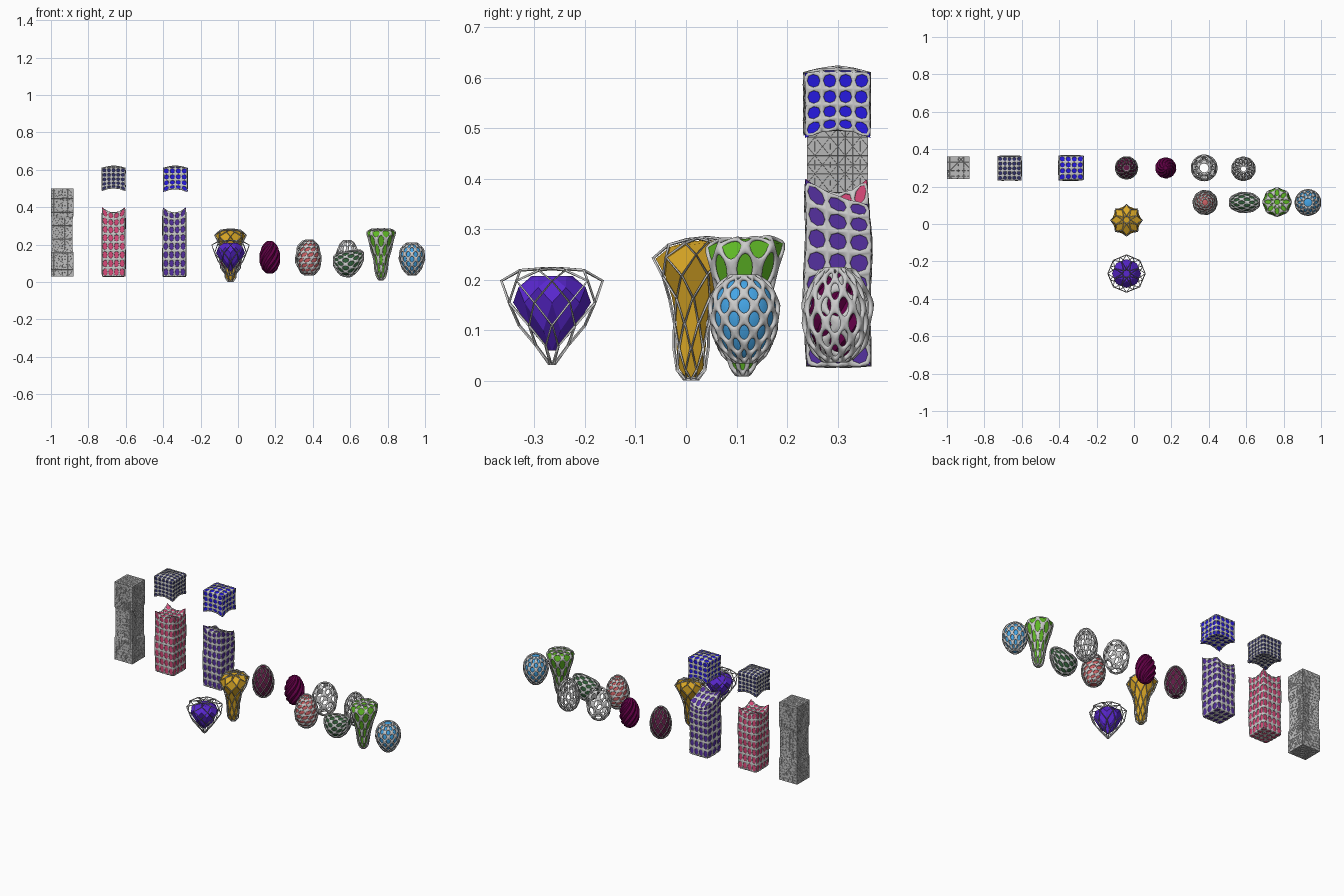
import bpy, bmesh, math
from mathutils import Vector

if "Cube" in bpy.data.objects:
    bpy.data.objects.remove(bpy.data.objects["Cube"])

mats = {}


def material(rgb):
    if rgb not in mats:
        m = bpy.data.materials.new("paint")
        m.diffuse_color = (*rgb, 1)
        m.use_nodes = True
        m.node_tree.nodes["Principled BSDF"].inputs["Base Color"].default_value = m.diffuse_color
        mats[rgb] = m
    return mats[rgb]


def make(name, verts, faces, loc, color=None, inset=0, wire=0, sub=0):
    """Mesh object; wire > 0 turns its edges into struts."""
    bm = bmesh.new()
    vs = [bm.verts.new(v) for v in verts]
    for f in faces:
        bm.faces.new([vs[i] for i in f])
    bmesh.ops.recalc_face_normals(bm, faces=bm.faces)
    bm.normal_update()
    if inset:
        moves = [(v, v.co - v.normal * inset) for v in bm.verts]
        for v, co in moves:
            v.co = co
    for f in bm.faces:
        f.smooth = sub > 0
    me = bpy.data.meshes.new(name)
    bm.to_mesh(me)
    bm.free()
    ob = bpy.data.objects.new(name, me)
    ob.location = loc
    bpy.context.collection.objects.link(ob)
    if color:
        me.materials.append(material(color))
    if wire:
        w = ob.modifiers.new("struts", 'WIREFRAME')
        w.thickness = wire
        w.offset = 0
        w.use_even_offset = False
    if sub:
        s = ob.modifiers.new("smooth", 'SUBSURF')
        s.levels = s.render_levels = sub
    return ob


def caged(name, shape, loc, color, wire, inset=0.004, sub=0, core_sub=0):
    """Coloured core inside a grey lattice of the same shape."""
    if color:
        make(name + "_core", *shape, loc, color, inset, 0, core_sub)
    make(name + "_lattice", *shape, loc, None, 0, wire, sub)


def revolve(rows, n, diamond=True, twist=0, flute=0, warp=None):
    """Ring stack, either with staggered diamond cells or twisted quads."""
    m, verts, faces = len(rows), [], []
    for i, (z, r) in enumerate(rows):
        for j in range(n):
            a = 2 * math.pi * (j + (0.5 * (i % 2) if diamond else twist * i)) / n
            k = r * (1 - flute * (j % 2))
            p = Vector((k * math.cos(a), k * math.sin(a), z))
            verts.append(warp(p) if warp else p)

    def at(i, j):
        return i * n + j % n
    for j in range(n):
        if diamond:
            for i in range(m):
                k = j + i % 2
                f = [at(i, j)]
                if i > 0:
                    f.append(at(i - 1, k))
                f.append(at(i, j + 1))
                if i < m - 1:
                    f.append(at(i + 1, k))
                faces.append(f)
        else:
            for i in range(m - 1):
                faces.append([at(i, j), at(i, j + 1), at(i + 1, j + 1), at(i + 1, j)])
    faces.append(list(range(n))[::-1])
    faces.append([at(m - 1, j) for j in range(n)])
    return verts, faces


def egg(z0, z1, r, rows, taper=0.1, end=20):
    """Egg profile, narrower at the top for positive taper."""
    out = []
    for i in range(rows):
        a = math.radians(end + (180 - 2 * end) * i / (rows - 1))
        c = math.cos(a) / math.cos(math.radians(end))
        out.append(((z0 + z1) / 2 - (z1 - z0) / 2 * c,
                    r * math.sin(a) * (1 + taper * c)))
    return out


def block(w, d, z0, z1, nx, ny, nz, warp, diagonal=False):
    """Gridded box surface; warp gets normalised (u, v, t) and the point."""
    index, verts, faces = {}, [], []
    n = (nx, ny, nz)

    def vert(key):
        if key not in index:
            index[key] = len(verts)
            u, v, t = (2 * key[0] / nx - 1, 2 * key[1] / ny - 1, key[2] / nz)
            p = Vector((u * w / 2, v * d / 2, z0 + (z1 - z0) * t))
            verts.append(warp(u, v, t, p))
        return index[key]
    for ax in range(3):
        b, c = (ax + 1) % 3, (ax + 2) % 3
        for side in (0, n[ax]):
            for i in range(n[b]):
                for j in range(n[c]):
                    f = []
                    for di, dj in ((0, 0), (1, 0), (1, 1), (0, 1)):
                        k = [0, 0, 0]
                        k[ax], k[b], k[c] = side, i + di, j + dj
                        f.append(vert(tuple(k)))
                    if diagonal:
                        s = (i + j) % 2
                        faces.append([f[s], f[s + 1], f[s + 2]])
                        faces.append([f[s], f[s + 2], f[(s + 3) % 4]])
                    else:
                        faces.append(f)
    return verts, faces


# Grey folded column: creased sides and a narrower middle section
def fold(u, v, t, p):
    pinch = 0.93 if 0.3 < t < 0.68 else 1.0
    dent = 0.2 * math.sin(math.pi * t)
    p.x *= pinch * (1 - dent * (1 - abs(v)) * (abs(u) > 0.99))
    p.y *= pinch * (1 - dent * (1 - abs(u)) * (abs(v) > 0.99))
    return p


caged("folded_column", block(.12, .12, .03, .5, 8, 8, 26, fold, True),
      (-.94, .3, 0), (.5, .5, .5), .0012, 0.0002)


# Cell towers with raised crown corners
def crown(slope):
    def warp(u, v, t, p):
        p.z -= t ** 4 * (.03 * (1 - abs(u) ** 2 * abs(v) ** 2) + slope * max(0, v))
        s = 1 + .04 * math.sin(9 * t + 2 * v)
        p.x *= 1 + (s - 1) * .4
        p.y *= s
        return p
    return warp


caged("red_tower", block(.122, .122, .03, .4, 4, 4, 8, crown(0)),
      (-.665, .3, 0), (.72, .07, .2), .009, .001, 1)
caged("purple_tower", block(.122, .126, .03, .4, 4, 3, 8, crown(.05)),
      (-.34, .3, 0), (.09, .03, .35), .011, .001, 1)


# Floating lids with arched undersides and a peaked top
def lid(u, v, t, p):
    p.z += (1 - t) ** 3 * .018 * (1 - u * u * v * v)
    p.z += t ** 3 * .012 * (1 - max(abs(u), abs(v)))
    k = 1 + .05 * (2 * t - 1) ** 2 * abs(u * v)
    p.x *= k
    p.y *= k
    return p


caged("navy_lid", block(.122, .124, .485, .61, 5, 5, 5, lid),
      (-.665, .297, 0), (.03, .03, .14), .009, .001, 1)
caged("blue_lid", block(.126, .124, .48, .61, 4, 4, 4, lid),
      (-.335, .3, 0), (.02, .01, .75), .010, .001, 1)


# Trumpet forms leaning at the rim
def lean(shift, tilt):
    def warp(p):
        k = max(0, (p.z - .1) / .18)
        p.z += tilt * p.y * k
        p.y += shift * k
        return p
    return warp


horn = [(.003, .014), (.022, .03), (.065, .034), (.115, .037), (.165, .047),
        (.21, .068), (.25, .085), (.275, .06), (.282, .02)]
caged("gold_trumpet", revolve(horn, 8, warp=lean(.012, .1)),
      (-.04, .01, 0), (.72, .4, .02), .006, .005)
bell = [(.012, .012), (.03, .028), (.07, .033), (.12, .04), (.17, .053),
        (.225, .07), (.27, .081), (.285, .05), (.278, .02)]
caged("green_trumpet", revolve(bell, 8, warp=lean(.006, .05)),
      (.765, .112, 0), (.12, .5, .02), .012, .004, 2)

# Purple gem floating in an open cage
cage = [(.034, .006), (.07, .034), (.11, .065), (.155, .092), (.198, .1),
        (.219, .068), (.222, .022)]
gem = [(.06, .006), (.1, .045), (.155, .077), (.185, .072), (.208, .04)]
make("gem_core", *revolve(gem, 8), (-.04, -.265, 0), (.1, .02, .62))
make("gem_cage", *revolve(cage, 8), (-.04, -.265, 0), None, 0, .006)

# Eggs
caged("maroon_egg", revolve(egg(.04, .22, .06, 9), 10),
      (-.04, .3, 0), (.12, .01, .06), .006, .004)
make("twisted_egg", *revolve(egg(.045, .22, .057, 14, .05, 12), 20, False, .8, .14),
     (.17, .3, 0), (.12, .0, .06))
caged("red_egg", revolve(egg(.038, .225, .066, 9), 10, False, .5),
      (.38, .115, 0), (.6, .12, .13), .011, .001, 1, 1)
caged("blue_egg", revolve(egg(.038, .207, .068, 9, -.18), 10),
      (.93, .115, 0), (.06, .38, .8), .013, .001, 2, 1)

# Hollow grey eggs
caged("open_egg", revolve(egg(.045, .22, .072, 6, .0, 28), 6),
      (.375, .3, 0), None, .014, 0, 2)
caged("pierced_egg", revolve(egg(.04, .222, .063, 8), 10),
      (.585, .295, 0), None, .013, 0, 2)


# Dark green bean lying along x
def bean(p):
    a = p.z
    return Vector((a, p.y * .9, p.x * 1.15 + 5 * a * a - .012 + .15 * a))


caged("green_bean", revolve(egg(-.08, .08, .062, 8, .0, 18), 10, warp=bean),
      (.59, .115, .107), (.03, .11, .04), .011, .001, 2, 1)
